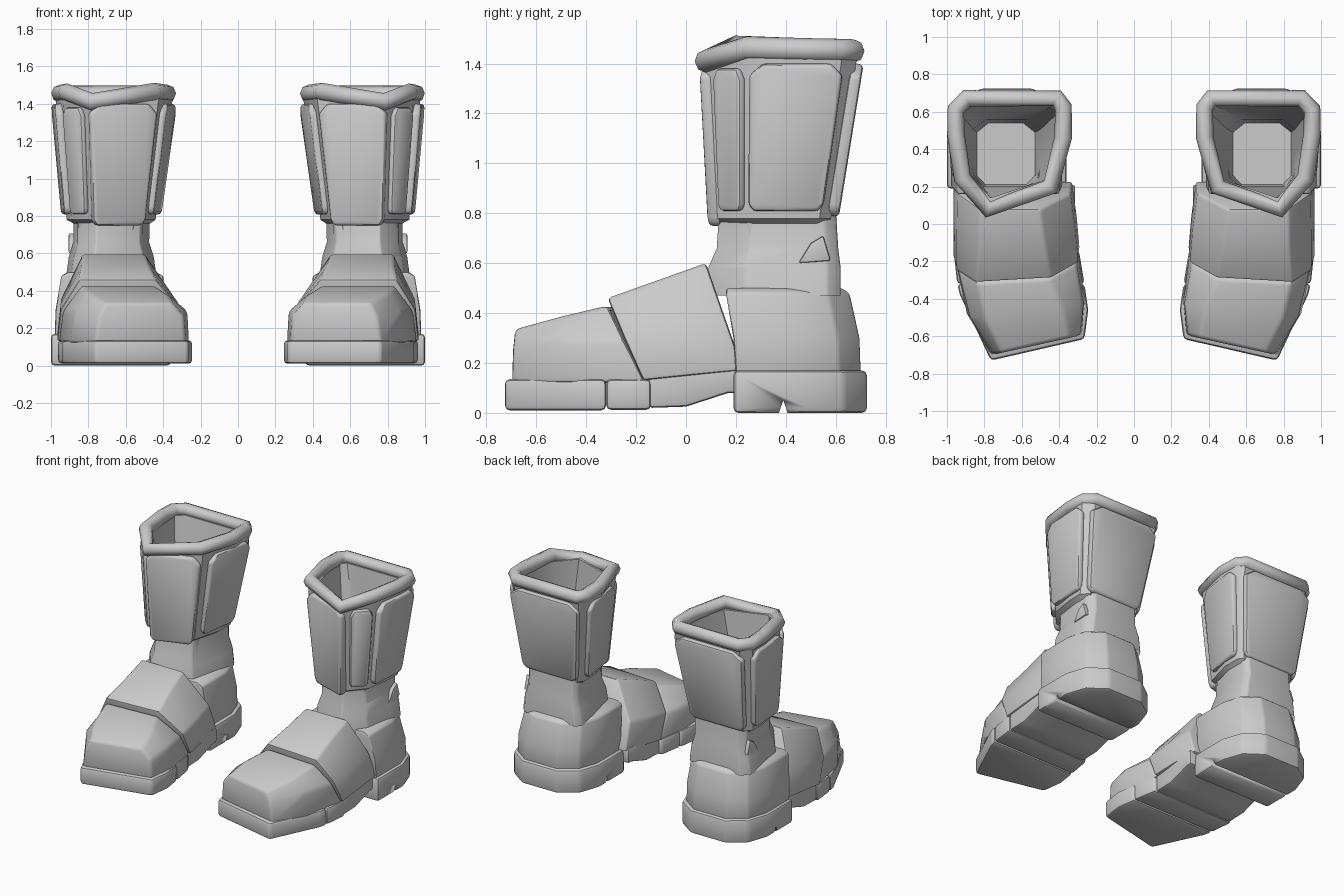
import bpy, bmesh, math
from mathutils import Vector

if "Cube" in bpy.data.objects:
    bpy.data.objects.remove(bpy.data.objects["Cube"])


def finish(name, bm, bevel=0.0, angle=28):
    """Bevel crisp edges, smooth by angle and mirror to the other foot."""
    bmesh.ops.recalc_face_normals(bm, faces=bm.faces)
    if bevel:
        edges = [e for e in bm.edges if len(e.link_faces) == 2
                 and e.calc_face_angle(0) > math.radians(angle)]
        bmesh.ops.bevel(bm, geom=edges, offset=bevel, segments=2, profile=0.5,
                        affect='EDGES', clamp_overlap=True)
    me = bpy.data.meshes.new(name)
    bm.to_mesh(me)
    bm.free()
    ob = bpy.data.objects.new(name, me)
    bpy.context.collection.objects.link(ob)
    bpy.ops.object.select_all(action='DESELECT')
    ob.select_set(True)
    bpy.context.view_layer.objects.active = ob
    bpy.ops.object.shade_smooth_by_angle(angle=math.radians(40))
    ob.modifiers.new("other_foot", 'MIRROR').use_mirror_merge = False
    return ob


def loft(name, rings, caps=(True, True), bevel=0.0):
    bm = bmesh.new()
    vs = [[bm.verts.new(p) for p in r] for r in rings]
    n = len(vs[0])
    for a, b in zip(vs, vs[1:]):
        for i in range(n):
            j = (i + 1) % n
            bm.faces.new((a[i], a[j], b[j], b[i]))
    for use, end in zip(caps, (vs[0], vs[-1])):
        if use:
            bm.faces.new(end)
    return finish(name, bm, bevel)


def prism(name, outline, z0, z1, bevel=0.02):
    return loft(name, [[(x, y, z0) for x, y in outline],
                       [(x, y, z1) for x, y in outline]], bevel=bevel)


def ring(shape, x0, x1, y0, y1, z):
    return [(x0 + u * (x1 - x0), y0 + v * (y1 - y0), z) for u, v in shape]


def arch(y, lean, xi, xo, zb, zs, zt, inset, skew):
    """Arched foot section; the top leans and the row can run skewed in x."""
    pts = [(xi, zb), (xi + .01, zs), (xi + inset, zt),
           (xo - inset * .8, zt), (xo - .02, zs), (xo, zb)]
    return [(x, y + lean * (z - zb) / (zt - zb) + skew * (x - .6), z) for x, z in pts]


LEG = [(.06, 1), (.90, 1), (1, .9), (1, .68), (.94, .28),
       (.70, 0), (.12, .2), (0, .65), (0, .92)]
LINING = [(.2, 1), (.8, 1), (1, .85), (1, .5), (1, .15),
          (.85, 0), (.15, 0), (0, .15), (0, .85)]
HEEL = [(0, 0), (1, 0), (1, .55), (.92, .83), (.72, 1), (.28, 1), (.08, .83), (0, .55)]

# Toe and ball soles
prism("toe_sole", [(.765, -.73), (.265, -.615), (.245, -.46), (.265, -.32),
                   (.945, -.32), (.93, -.38)], .01, .135)
prism("ball_sole", [(.265, -.32), (.295, -.14), (.965, -.14), (.945, -.32)], .012, .135)

# Arch sole, rising towards the heel
side = [(-.15, .02), (.0, .025), (.17, .08), (.21, .08), (.21, .19), (-.15, .17)]
loft("arch_sole", [[(x, y, z) for y, z in side] for x in (.315, .955)], bevel=.015)

# Heel sole with a tread groove cut across it
heel = loft("heel_sole", [ring(HEEL, .36, 1.0, .19, .725, z) for z in (0, .17)], bevel=.02)
groove = loft("groove_cutter", [[(x, .365, -.02), (x, .415, -.02), (x, .39, .05)]
                                for x in (.3, 1.1)])
groove.hide_render = True
groove.hide_set(True)
cut = heel.modifiers.new("groove", 'BOOLEAN')
cut.operation = 'DIFFERENCE'
cut.object = groove

# Toe cap and instep plate
loft("toe_cap", [arch(-.665, .0, .28, .765, .12, .26, .335, .07, -.22),
                 arch(-.44, -.04, .262, .895, .12, .29, .385, .12, -.12),
                 arch(-.14, -.16, .30, .96, .12, .29, .43, .15, -.06)], bevel=.02)
loft("instep_plate", [arch(-.15, -.15, .29, .968, .13, .30, .46, .15, -.06),
                      arch(.03, -.14, .305, .968, .15, .33, .53, .17, -.03),
                      arch(.23, -.15, .33, .965, .17, .36, .60, .17, 0)], bevel=.015)

# Heel cup
loft("heel_cup", [ring(HEEL, .385, .98, .20, .70, .16),
                  ring(HEEL, .385, .975, .19, .695, .30),
                  ring(HEEL, .40, .945, .16, .655, .48),
                  ring(HEEL, .44, .91, .16, .625, .50)], bevel=.012)

# Ankle with a collar fold, and a small side tab
loft("ankle", [ring(LEG, .435, .92, .08, .62, .47),
               ring(LEG, .45, .905, .085, .62, .58),
               ring(LEG, .475, .88, .12, .61, .66),
               ring(LEG, .47, .88, .13, .60, .82)], caps=(False, False), bevel=.01)
loft("ankle_tab", [[(x, .45, .60), (x, .58, .61), (x, .55, .71), (x, .50, .68)]
                   for x in (.86, .905)], bevel=.008)


def leg_box(z):
    t = (z - .77) / .65
    mix = lambda a, b: a + (b - a) * t
    return mix(.442, .35), mix(.915, .975), mix(.115, .08), mix(.58, .685), z


# Hollow shaft: outer wall, lip, inner lining and insole
loft("shaft", [ring(LEG, .47, .88, .14, .57, .76),
               ring(LEG, *leg_box(.78)), ring(LEG, *leg_box(1.43)),
               ring(LEG, .41, .92, .14, .63, 1.43),
               ring(LINING, .50, .86, .20, .56, .82),
               ring(LINING, .53, .84, .21, .54, .53)], caps=(False, True))


def panel(name, a, b, z0, z1, out=.035):
    """Raised plate on the shaft between two outline positions."""
    def at(u, v):
        z = z0 + v * (z1 - z0)
        p, q = (Vector(ring([k], *leg_box(z))[0]) for k in (a, b))
        return p.lerp(q, u)
    pts = [at(*k) for k in ((.06, 0), (.94, 0), (1, .05), (1, .92), (.86, 1),
                            (.14, 1), (0, .92), (0, .05))]
    n = (at(1, .5) - at(0, .5)).cross(at(.5, 1) - at(.5, 0)).normalized()
    loft(name, [[p - n * .02 for p in pts], [p + n * out for p in pts]], bevel=.016)


panel("shin_plate", (.13, .2), (.72, .0), .75, 1.40)
panel("outer_front_plate", (.76, .06), (.93, .25), .81, 1.38, .025)
panel("outer_side_plate", (.965, .29), (1, .92), .81, 1.40, .028)
panel("inner_side_plate", (0, .92), (.09, .29), .81, 1.40, .03)
panel("calf_plate", (.95, 1), (.05, 1), .79, 1.40, .03)

# Padded rim following the shaft outline, dipping at the front
heights = [1.45, 1.45, 1.452, 1.455, 1.462, 1.41, 1.465, 1.455, 1.452]
cu = bpy.data.curves.new("padded_rim", 'CURVE')
cu.dimensions = '3D'
cu.bevel_depth = .047
cu.bevel_resolution = 2
sp = cu.splines.new('POLY')
sp.points.add(len(LEG) - 1)
for pt, p, z in zip(sp.points, ring(LEG, .378, .952, .08, .672, 0), heights):
    pt.co = (p[0], p[1], z, 1)
sp.use_cyclic_u = True
rim = bpy.data.objects.new("padded_rim", cu)
bpy.context.collection.objects.link(rim)
rim.modifiers.new("other_foot", 'MIRROR').use_mirror_merge = False
